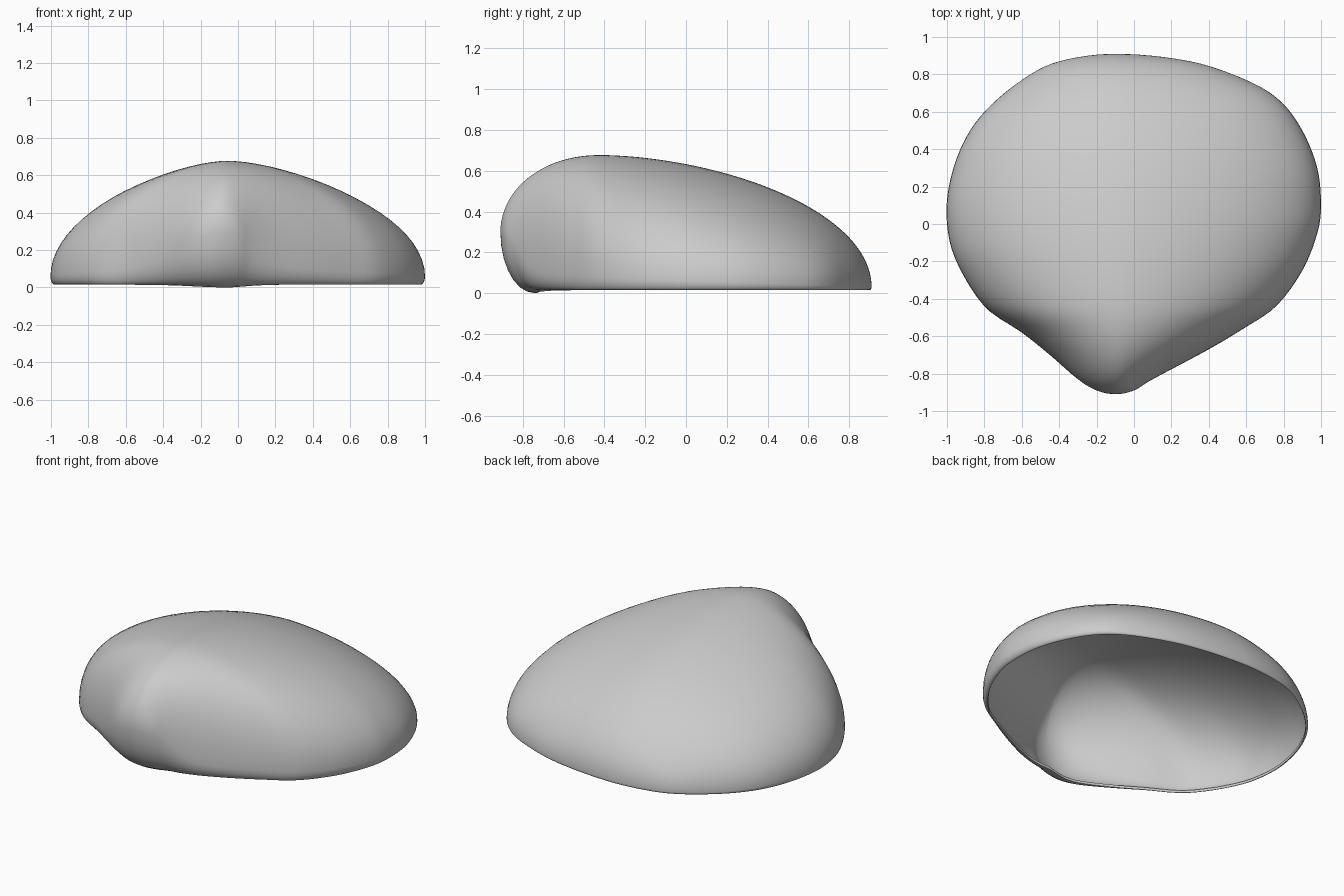
import bpy
import bmesh
import math
from mathutils import Vector

cube = bpy.data.objects.get("Cube")
if cube:
    bpy.data.objects.remove(cube, do_unlink=True)

shell_grey = bpy.data.materials.new("shell_grey")
shell_grey.use_nodes = True
colour = (0.6, 0.6, 0.6, 1)
shell_grey.diffuse_color = colour
shell_grey.node_tree.nodes["Principled BSDF"].inputs["Base Color"].default_value = colour

# Widest outline of the valve, from the beak to the back along each side
LEFT = [(-.1, -.91), (0, -.89), (.1, -.83), (.4, -.67), (.6, -.55), (.76, -.44),
        (.9, -.25), (.98, -.05), (1, .1), (.98, .3), (.9, .5), (.78, .66),
        (.6, .77), (.3, .87), (-.1, .91)]
RIGHT = [(-.1, -.91), (-.2, -.89), (-.3, -.83), (-.45, -.7), (-.6, -.58),
         (-.8, -.44), (-.95, -.2), (-1, 0), (-.99, .2), (-.92, .42), (-.8, .6),
         (-.6, .77), (-.4, .87), (-.1, .91)]
APEX = Vector((-0.06, -0.42, 0.677))
REACH, BEAK_Z, BACK_Z = 0.91, 0.30, 0.03
ROWS, HALF_COLS, LIP_RINGS, STEPS = 64, 20, 7, 6


def smooth_side(points, mirror_x=-0.1):
    """Catmull-Rom curve through one side, meeting both tips squarely."""
    pts = [Vector(p) for p in points]
    first, last = pts[1].copy(), pts[-2].copy()
    first.x, last.x = 2 * mirror_x - first.x, 2 * mirror_x - last.x
    pts = [first] + pts + [last]
    curve = []
    for a, b, c, d in zip(pts, pts[1:], pts[2:], pts[3:]):
        for j in range(STEPS):
            t = j / STEPS
            curve.append(b + (c - a) * t / 2 + (a - b * 2.5 + c * 2 - d / 2) * t ** 2
                         + (b * 3 - a - c * 3 + d) * t ** 3 / 2)
    return curve + [pts[-2]]


def edge_at(curve, y):
    """Point of the side outline at depth y."""
    for a, b in zip(curve, curve[1:]):
        if a.y <= y <= b.y and b.y > a.y:
            return Vector((a.x + (b.x - a.x) * (y - a.y) / (b.y - a.y), y))
    return Vector((-0.1, y))


def rim_shape(edge):
    """Height of the widest point, inward tuck below it and rim height."""
    out = edge - APEX.xy
    turn = math.atan2(out.x, -out.y)
    beak = math.exp(-(turn / (0.45 if turn > 0 else 0.75)) ** 2)
    front = max(0, math.cos(turn * 0.6))
    return (BACK_Z + 0.08 * front + 0.19 * beak,
            0.01 + 0.05 * front + 0.11 * beak, 0.015 * (1 - beak))


def spine_height(y):
    """Height of the ridge running from beak to back."""
    if y < APEX.y:
        base, s, power = BEAK_Z, (APEX.y - y) / (APEX.y + REACH), 2.1
    else:
        base, s, power = BACK_Z, (y - APEX.y) / (REACH - APEX.y), 1.75
    return base + (APEX.z - base) * math.sqrt(max(0, 1 - s ** power))


def arch(edge, spine_x, y):
    """Points from beside the ridge down to the widest edge."""
    wide_z = rim_shape(edge)[0]
    height = spine_height(y)
    for i in range(1, HALF_COLS + 1):
        a = math.pi / 2 * i / HALF_COLS
        yield (spine_x + (edge.x - spine_x) * math.sin(a) ** (2 / 1.72), y,
               wide_z + (height - wide_z) * math.cos(a))


# Dome: arched rows across the ridge, closed by the beak tip and the back tip
bm = bmesh.new()
sides = smooth_side(RIGHT), smooth_side(LEFT)
beak_tip = bm.verts.new((-0.1, -REACH, BEAK_Z))
back_tip = bm.verts.new((-0.1, REACH, BACK_Z))
rows = []
for r in range(1, ROWS):
    phi = math.pi * r / ROWS
    y = -REACH * math.cos(phi)
    spine_x = -0.1 + 0.05 * math.sin(phi)
    right, left = (list(arch(edge_at(c, y), spine_x, y)) for c in sides)
    points = right[::-1] + [(spine_x, y, spine_height(y))] + left
    rows.append([bm.verts.new(p) for p in points])
for a, b in zip(rows, rows[1:]):
    for i in range(len(a) - 1):
        bm.faces.new((a[i], a[i + 1], b[i + 1], b[i]))
for tip, row in ((beak_tip, rows[0]), (back_tip, rows[-1])):
    for a, b in zip(row, row[1:]):
        bm.faces.new((tip, a, b))

# Lip: curls inward from the widest edge down to the rim
loop = [beak_tip] + [r[-1] for r in rows] + [back_tip] + [r[0] for r in rows[::-1]]
spokes = []
for vert in loop:
    edge = vert.co.xy
    wide_z, tuck, rim_z = rim_shape(edge)
    inward = (APEX.xy - edge).normalized()
    spoke = [vert]
    for i in range(1, LIP_RINGS + 1):
        a = math.pi / 2 * i / LIP_RINGS
        p = edge + inward * tuck * (1 - math.cos(a))
        spoke.append(bm.verts.new((p.x, p.y, wide_z + (rim_z - wide_z) * math.sin(a))))
    spokes.append(spoke)
for a, b in zip(spokes, spokes[1:] + spokes[:1]):
    for i in range(LIP_RINGS):
        bm.faces.new((a[i], a[i + 1], b[i + 1], b[i]))

bmesh.ops.recalc_face_normals(bm, faces=bm.faces)
mesh = bpy.data.meshes.new("shell_valve")
bm.to_mesh(mesh)
bm.free()
mesh.materials.append(shell_grey)
valve = bpy.data.objects.new("shell_valve", mesh)
bpy.context.collection.objects.link(valve)

# Thin hollow wall
wall = valve.modifiers.new("wall", 'SOLIDIFY')
wall.thickness = 0.014
wall.offset = -1

bpy.ops.object.select_all(action='DESELECT')
valve.select_set(True)
bpy.context.view_layer.objects.active = valve
bpy.ops.object.modifier_apply(modifier=wall.name)
bpy.ops.object.shade_smooth_by_angle(angle=math.radians(50))
